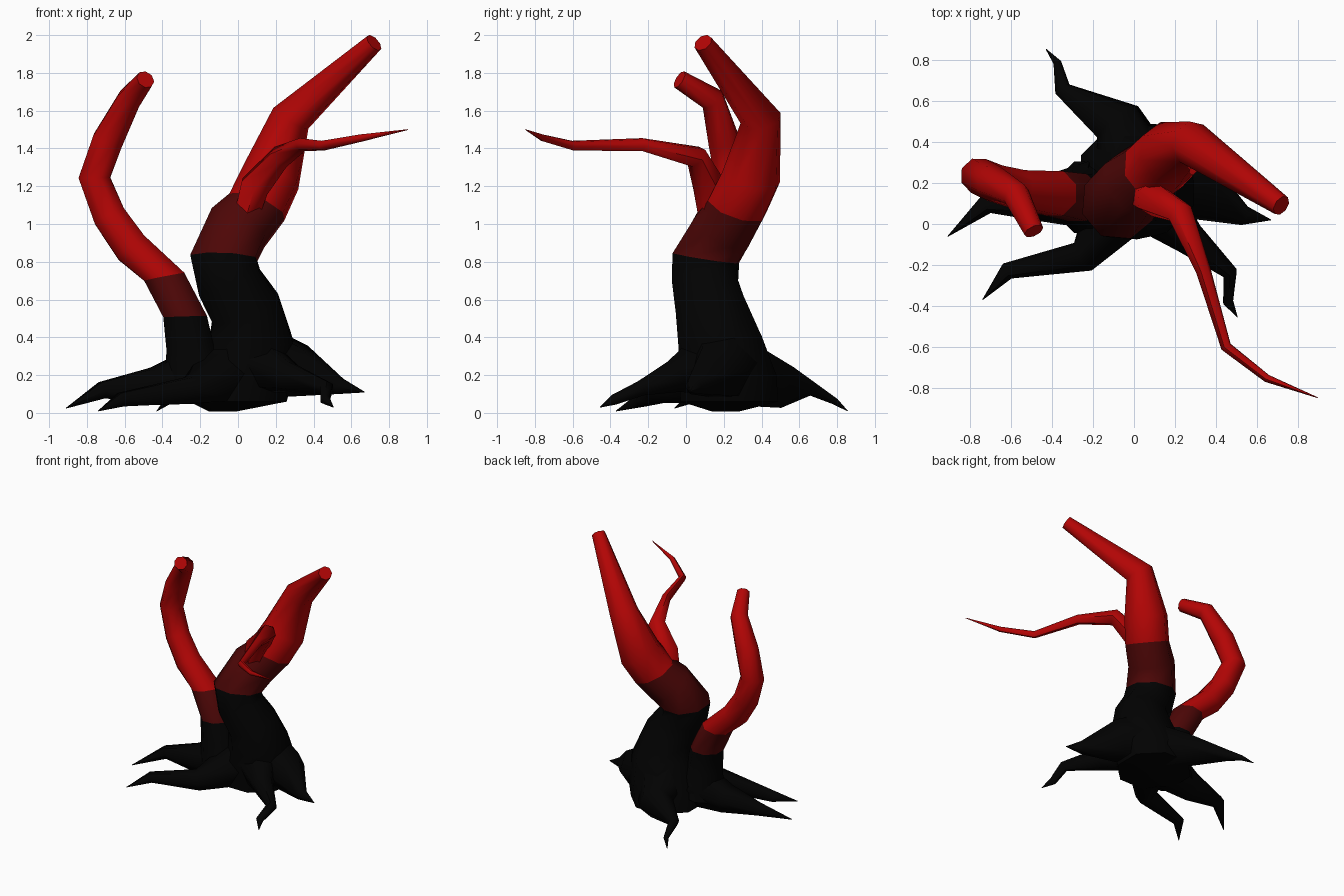
import bpy
import bmesh
import math
from mathutils import Vector

if "Cube" in bpy.data.objects:
    bpy.data.objects.remove(bpy.data.objects["Cube"])


def material(name, rgb):
    m = bpy.data.materials.new(name)
    m.use_nodes = True
    m.diffuse_color = (*rgb, 1)
    bsdf = next(n for n in m.node_tree.nodes if n.type == 'BSDF_PRINCIPLED')
    bsdf.inputs["Base Color"].default_value = (*rgb, 1)
    return m


BLACK = material("black bark", (0.0005, 0.0005, 0.0005))
DARK = material("dark red bark", (0.075, 0.002, 0.002))
RED = material("bright red bark", (0.45, 0.0015, 0.0015))
UP = Vector((0, 0, 1))


def limb(name, path, sides=8, colours=(BLACK,), changes=(), level={}):
    """Tapered tube through (x, y, z, radius) points.
    The colour steps on at each ring number listed in changes;
    level maps a ring number to how far that ring is turned horizontal."""
    pts = [Vector(p[:3]) for p in path]
    steps = [(b - a).normalized() for a, b in zip(pts, pts[1:])]
    bm = bmesh.new()
    rings = []
    tangent, side = UP, Vector((1, 0, 0))
    for i, p in enumerate(pts):
        new = (steps[max(i - 1, 0)] + steps[min(i, len(steps) - 1)]).normalized()
        new = new.lerp(UP, level.get(i, 0)).normalized()
        side = tangent.rotation_difference(new) @ side
        tangent = new
        other = tangent.cross(side)
        ring = []
        for k in range(sides):
            a = math.tau * (k + 0.5) / sides
            ring.append(bm.verts.new(p + path[i][3] * (side * math.cos(a) + other * math.sin(a))))
        rings.append(ring)
    for i, (low, high) in enumerate(zip(rings, rings[1:])):
        for k in range(sides):
            n = (k + 1) % sides
            f = bm.faces.new((low[k], low[n], high[n], high[k]))
            f.material_index = sum(i >= c for c in changes)
    bm.faces.new(rings[0][::-1])
    bm.faces.new(rings[-1]).material_index = len(changes)
    mesh = bpy.data.meshes.new(name)
    bm.to_mesh(mesh)
    bm.free()
    for m in colours:
        mesh.materials.append(m)
    obj = bpy.data.objects.new(name, mesh)
    bpy.context.collection.objects.link(obj)
    bpy.ops.object.select_all(action='DESELECT')
    obj.select_set(True)
    bpy.context.view_layer.objects.active = obj
    bpy.ops.object.shade_smooth_by_angle(angle=math.radians(60))


BANDS = (BLACK, DARK, RED)

# Main trunk, flaring into the ground and bending to its tip
limb("main_trunk", [
    (-0.08, 0.21, 0.008, 0.08), (0, 0.23, 0.06, 0.28), (0.03, 0.22, 0.2, 0.28),
    (0.07, 0.18, 0.38, 0.24), (0.04, 0.13, 0.55, 0.2), (-0.045, 0.1, 0.69, 0.185),
    (-0.075, 0.105, 0.82, 0.187), (0, 0.2, 0.98, 0.175), (0.1, 0.27, 1.09, 0.165),
    (0.175, 0.345, 1.25, 0.162), (0.28, 0.395, 1.56, 0.11), (0.72, 0.09, 1.96, 0.052),
], colours=BANDS, changes=(6, 8), level={0: 1, 1: 1, 2: 1, 3: 0.5, 6: 0.45, 8: 0.3})

# Second trunk on the right
limb("right_trunk", [
    (-0.22, 0.13, 0.14, 0.19), (-0.255, 0.12, 0.35, 0.135), (-0.28, 0.13, 0.51, 0.125),
    (-0.39, 0.15, 0.72, 0.117), (-0.565, 0.17, 0.875, 0.1), (-0.68, 0.2, 1.04, 0.094),
    (-0.76, 0.235, 1.245, 0.09), (-0.69, 0.2, 1.44, 0.088), (-0.575, 0.14, 1.66, 0.068),
    (-0.49, -0.035, 1.765, 0.05),
], colours=BANDS, changes=(2, 3), level={2: 0.9, 3: 0.7})

# Thin side branch
limb("side_branch", [
    (0.045, 0.14, 1.045, 0.075), (0.09, 0.125, 1.2, 0.088), (0.225, 0.055, 1.355, 0.064),
    (0.34, -0.23, 1.42, 0.037), (0.45, -0.6, 1.415, 0.027), (0.65, -0.755, 1.455, 0.02),
    (0.9, -0.85, 1.5, 0.002),
], sides=6, colours=(RED,))

# Roots spreading from the base
roots = {
    "back_root": [(0, 0.28, 0.22, 0.2), (-0.08, 0.5, 0.15, 0.13), (-0.35, 0.66, 0.13, 0.042),
                  (-0.375, 0.79, 0.06, 0.02), (-0.43, 0.855, 0.01, 0.002)],
    "left_root": [(0.08, 0.2, 0.28, 0.22), (0.31, 0.18, 0.22, 0.16),
                  (0.54, 0.04, 0.14, 0.048), (0.67, 0.02, 0.11, 0.002)],
    "front_left_root": [(0.08, 0.12, 0.26, 0.17), (0.27, -0.07, 0.19, 0.085),
                        (0.47, -0.24, 0.13, 0.04), (0.46, -0.38, 0.07, 0.028),
                        (0.505, -0.455, 0.03, 0.002)],
    "front_right_root": [(-0.08, 0.08, 0.2, 0.17), (-0.25, -0.16, 0.12, 0.08),
                         (-0.62, -0.23, 0.07, 0.042), (-0.74, -0.37, 0.01, 0.002)],
    "right_root": [(-0.2, 0.14, 0.2, 0.17), (-0.45, 0.12, 0.14, 0.11),
                   (-0.72, 0.1, 0.12, 0.05), (-0.91, -0.06, 0.025, 0.002)],
}
for name, path in roots.items():
    limb(name, path, sides=6)
